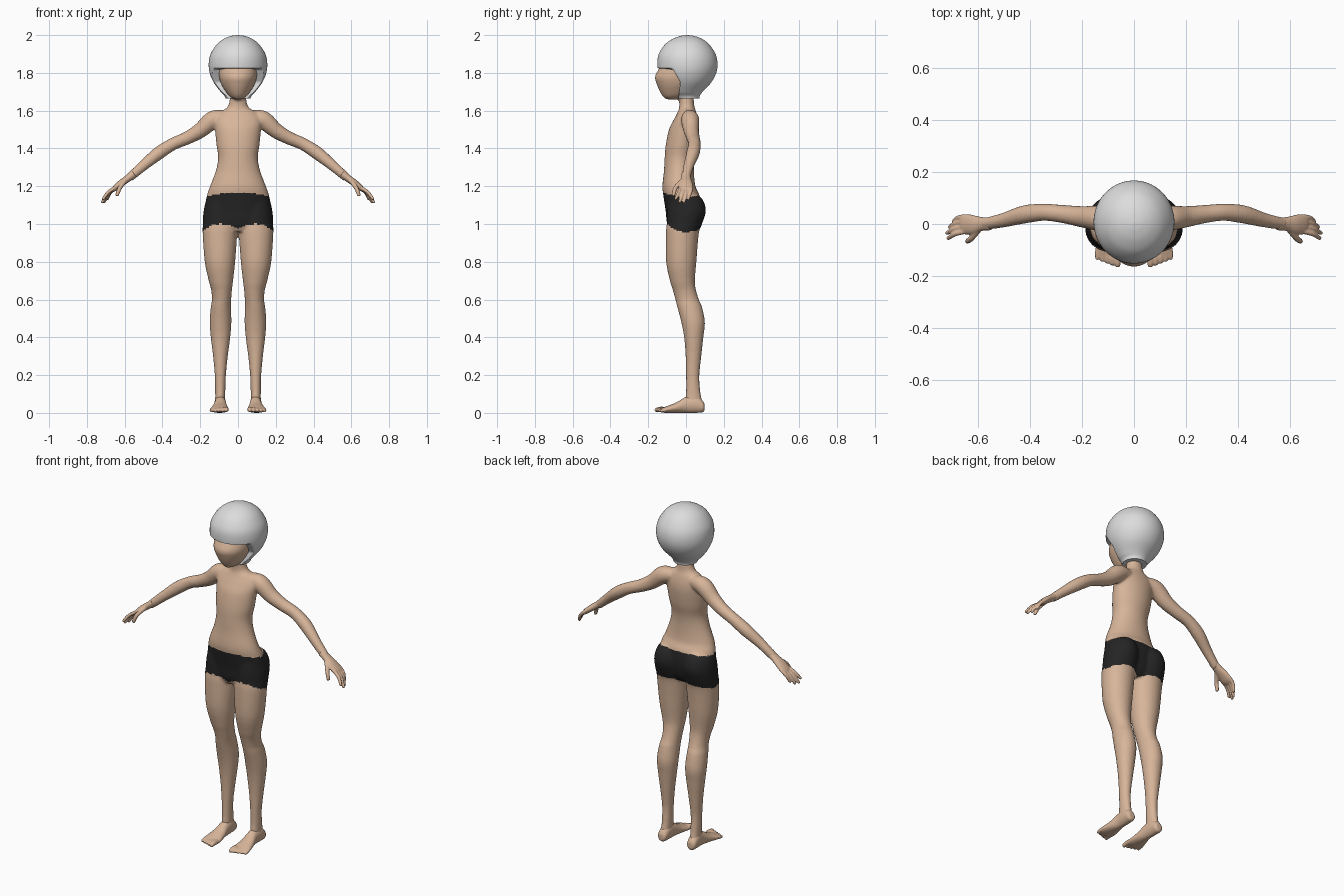
import bpy, bmesh, math
from mathutils import Vector

cube = bpy.data.objects.get("Cube")
if cube:
    bpy.data.objects.remove(cube, do_unlink=True)


def material(name, color, rough=0.7):
    m = bpy.data.materials.new(name)
    m.use_nodes = True
    m.diffuse_color = (*color, 1)
    node = m.node_tree.nodes["Principled BSDF"]
    node.inputs["Base Color"].default_value = (*color, 1)
    node.inputs["Roughness"].default_value = rough
    return m


SKIN = material("warm skin", (0.68, 0.46, 0.32))
BLACK = material("black cloth", (0.018, 0.018, 0.018))
SILVER = material("silver hair", (0.72, 0.72, 0.72))


def smooth_rows(rows, steps=6):
    """Catmull-Rom interpolation through rows of numbers."""
    rows = [Vector(r) for r in rows]
    out = []
    for i in range(len(rows) - 1):
        a, b = rows[max(i - 1, 0)], rows[i]
        c, d = rows[i + 1], rows[min(i + 2, len(rows) - 1)]
        for k in range(steps):
            t = k / steps
            out.append(0.5 * (2 * b + (c - a) * t + (2 * a - 5 * b + 4 * c - d) * t * t
                              + (3 * b - a - 3 * c + d) * t ** 3))
    return out + [rows[-1]]


def skin_rings(bm, rings):
    """Bridge rings of points into a closed tube."""
    loops = [[bm.verts.new(p) for p in ring] for ring in rings]
    n = len(loops[0])
    for lo, hi in zip(loops, loops[1:]):
        for i in range(n):
            j = (i + 1) % n
            bm.faces.new((lo[i], lo[j], hi[j], hi[i]))
    bm.faces.new(loops[0][::-1])
    bm.faces.new(loops[-1])


def slices(bm, rows, side=1, along_y=False, n=32, shape=None):
    """Stack ellipses; each row is position, x min, x max, depth min, depth max."""
    rings = []
    for h, x0, x1, d0, d1 in smooth_rows(rows):
        ring = []
        for i in range(n):
            a = math.tau * i / n
            x = side * ((x0 + x1) / 2 + (x1 - x0) / 2 * math.cos(a))
            d = (d0 + d1) / 2 + (d1 - d0) / 2 * math.sin(a)
            p = Vector((x, h, d) if along_y else (x, d, h))
            ring.append(shape(p) if shape else p)
        rings.append(ring)
    skin_rings(bm, rings)


def tube(bm, rows, side=1, n=20):
    """Sweep a path; each row is x, y, z, width radius, thickness radius."""
    path = smooth_rows(rows)
    rings = []
    for k, row in enumerate(path):
        c = Vector(row[:3])
        t = Vector(path[min(k + 1, len(path) - 1)][:3]) - Vector(path[max(k - 1, 0)][:3])
        t.normalize()
        u = Vector((0, 1, 0)) if abs(t.y) < 0.8 else Vector((1, 0, 0))
        u = (u - t * u.dot(t)).normalized()
        v = t.cross(u)
        ring = []
        for i in range(n):
            a = math.tau * i / n
            p = c + u * math.cos(a) * row[3] + v * math.sin(a) * row[4]
            ring.append(Vector((side * p.x, p.y, p.z)))
        rings.append(ring)
    skin_rings(bm, rings)


def round_tube(bm, rows, side=1, n=20):
    tube(bm, [(*r, r[3]) for r in rows], side, n)


def digit(bm, a, b, c, r, side):
    """Finger or toe with a rounded tip."""
    a, b, c = Vector(a), Vector(b), Vector(c)
    tip = c - (c - b).normalized() * r * 0.5
    round_tube(bm, [(*a, r), (*b, r), (*tip, r * 0.8), (*c, r * 0.35)], side, 14)


def finish(name, bm, mats, voxel=None, relax=3):
    bmesh.ops.recalc_face_normals(bm, faces=bm.faces)
    me = bpy.data.meshes.new(name)
    bm.to_mesh(me)
    bm.free()
    ob = bpy.data.objects.new(name, me)
    bpy.context.collection.objects.link(ob)
    bpy.ops.object.select_all(action='DESELECT')
    ob.select_set(True)
    bpy.context.view_layer.objects.active = ob
    if voxel:
        # Fuse overlapping parts into one skin
        mod = ob.modifiers.new("fuse", 'REMESH')
        mod.mode = 'VOXEL'
        mod.voxel_size = voxel
        bpy.ops.object.modifier_apply(modifier=mod.name)
        mod = ob.modifiers.new("relax", 'SMOOTH')
        mod.iterations = relax
        bpy.ops.object.modifier_apply(modifier=mod.name)
    ob.data.materials.clear()
    for m in mats:
        ob.data.materials.append(m)
    bpy.ops.object.shade_smooth_by_angle(angle=math.radians(45))
    return ob


def centred(rows):
    return [(z, -w, w, y0, y1) for z, w, y0, y1 in rows]


# Body: torso and neck
body = bmesh.new()
slices(body, centred([
    (0.96, .09, -.08, .04), (1.0, .16, -.10, .065), (1.07, .178, -.108, .08),
    (1.15, .165, -.12, .072), (1.2, .148, -.125, .05), (1.28, .118, -.117, .042),
    (1.35, .105, -.113, .045), (1.42, .114, -.107, .06), (1.5, .122, -.09, .068),
    (1.55, .125, -.066, .065), (1.59, .10, -.045, .055), (1.62, .055, -.036, .045),
    (1.68, .042, -.038, .04), (1.75, .042, -.04, .04)]))

# Head
slices(body, centred([
    (1.66, .02, -.105, -.03), (1.675, .045, -.122, .0), (1.7, .065, -.138, .03),
    (1.74, .088, -.155, .06), (1.78, .1, -.164, .08), (1.83, .103, -.14, .1),
    (1.9, .1, -.11, .1), (1.95, .05, -.06, .05)]))

# Legs and arms
for s in (1, -1):
    slices(body, [
        (.03, .067, .123, 0, .085), (.06, .068, .121, -.004, .085), (.12, .067, .121, 0, .075),
        (.2, .064, .123, 0, .071), (.3, .054, .132, -.002, .081), (.4, .041, .144, -.01, .092),
        (.48, .035, .15, -.025, .1), (.56, .037, .144, -.046, .085), (.6, .036, .138, -.056, .068),
        (.65, .032, .142, -.07, .053), (.7, .026, .155, -.085, .047), (.8, .015, .176, -.105, .055),
        (.95, .004, .187, -.106, .068), (1.0, .002, .186, -.102, .085), (1.07, .004, .182, -.1, .105),
        (1.13, .02, .165, -.09, .088), (1.16, .05, .13, -.06, .05)], s)
    round_tube(body, [
        (.06, .02, 1.565, .035), (.13, .022, 1.553, .048), (.2, .028, 1.495, .041),
        (.27, .038, 1.455, .035), (.345, .045, 1.423, .033), (.42, .037, 1.375, .035),
        (.5, .015, 1.31, .028), (.575, 0, 1.245, .023)], s)

figure = finish("body", body, [SKIN, BLACK], 0.008)

# Shorts: faces between waistband and hem
for f in figure.data.polygons:
    x, y, z = f.center
    hem = 0.985 - 0.15 * y - 3 * (abs(x) - 0.09) ** 2
    if abs(x) < 0.25 and hem < z < 1.143 + 1.6 * y * y:
        f.material_index = 1

for s, label in ((1, "left"), (-1, "right")):
    # Hand: palm, four fingers and a thumb
    hand = bmesh.new()
    tube(hand, [(.55, 0, 1.266, .024, .022), (.585, 0, 1.24, .027, .019),
                (.62, -.002, 1.215, .037, .018), (.65, -.001, 1.19, .039, .015),
                (.665, -.002, 1.178, .034, .01)], s)
    for i, tip in enumerate([(.716, -.056, 1.13), (.72, -.036, 1.113),
                             (.71, -.013, 1.113), (.694, .01, 1.128)]):
        root = Vector((.645, -.028 + .019 * i, 1.195))
        mid = root.lerp(Vector(tip), 0.5) + Vector((.006, .004, .006))
        digit(hand, root, mid, tip, .0095, s)
    digit(hand, (.595, -.02, 1.23), (.625, -.055, 1.192), (.642, -.068, 1.148), .0115, s)
    finish(label + "_hand", hand, [SKIN], 0.004, 2)

    # Foot: heel to ball, then toes
    foot = bmesh.new()
    slices(foot, [
        (.098, .08, .11, .015, .045), (.088, .069, .122, .003, .065), (.05, .064, .125, 0, .095),
        (0, .062, .125, 0, .085), (-.05, .055, .137, 0, .056), (-.1, .048, .149, 0, .036),
        (-.13, .053, .146, .002, .024)], s, along_y=True)
    for i in range(5):
        x, r = .063 + .0195 * i, .0135 - .001 * i
        digit(foot, (x, -.105, r + .004), (x, -.135 + .006 * i, r + .006),
              (x, -.166 + .007 * i, r), r, s)
    finish(label + "_foot", foot, [SKIN], 0.004, 2)


# Hair: rounded bob cut back below the fringe
def face_opening(p):
    if p.z < 1.82:
        if p.z > 1.75:
            limit = -.03 - .04 * (p.z - 1.75) / .07
        else:
            limit = -.03 - .01 * (1.75 - p.z) / .08
        p.y = max(p.y, limit)
    return p


hair = bmesh.new()
slices(hair, centred([
    (1.665, .066, -.06, .07), (1.68, .073, -.075, .074), (1.7, .092, -.095, .088),
    (1.75, .129, -.125, .134), (1.8, .15, -.146, .16), (1.85, .155, -.152, .167),
    (1.9, .145, -.144, .156), (1.95, .113, -.112, .124), (1.98, .076, -.07, .085),
    (1.995, .038, -.03, .045), (2.0, .004, .0, .008)]), n=96, shape=face_opening)
finish("bob_hair", hair, [SILVER])
